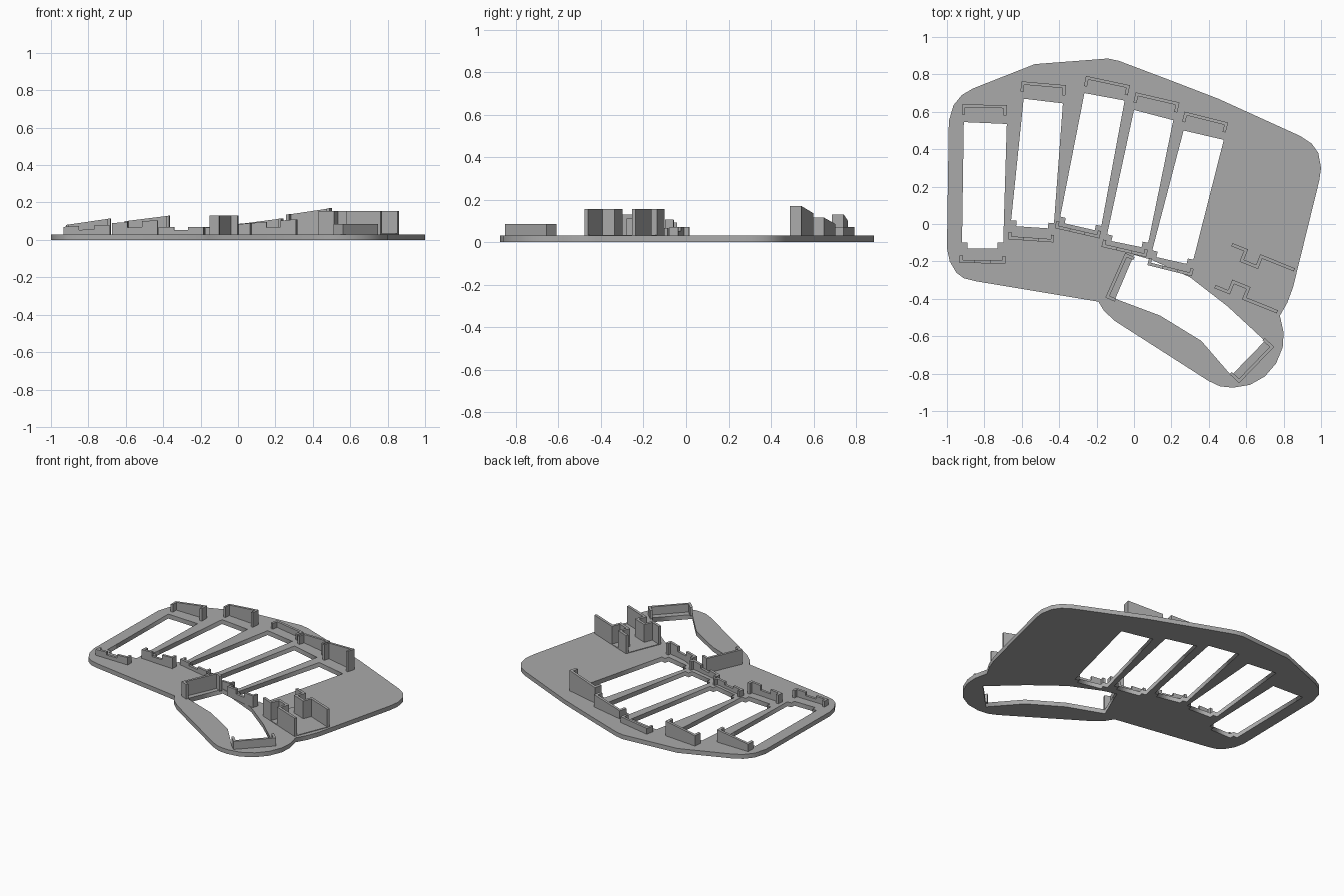
import bpy
import bmesh
from math import radians
from mathutils import Matrix, Vector

old_cube = bpy.data.objects.get("Cube")
if old_cube:
    bpy.data.objects.remove(old_cube, do_unlink=True)

grey = bpy.data.materials.new("plain grey")
grey.use_nodes = True
grey.diffuse_color = (0.4, 0.4, 0.4, 1)
grey.node_tree.nodes["Principled BSDF"].inputs["Base Color"].default_value = grey.diffuse_color

PLATE = 0.03
WALL = 0.017


def add_prisms(name, outlines, top, matrix=Matrix(), base=PLATE - 0.005):
    """Upright prisms in one object; top(x, y) gives the height of each corner."""
    bm = bmesh.new()
    for outline in outlines:
        low = [bm.verts.new((x, y, base)) for x, y in outline]
        high = [bm.verts.new((x, y, top(x, y))) for x, y in outline]
        bm.faces.new(low[::-1])
        bm.faces.new(high)
        for i in range(len(low)):
            j = (i + 1) % len(low)
            bm.faces.new((low[i], low[j], high[j], high[i]))
    bmesh.ops.recalc_face_normals(bm, faces=bm.faces)
    mesh = bpy.data.meshes.new(name)
    bm.to_mesh(mesh)
    bm.free()
    mesh.materials.append(grey)
    obj = bpy.data.objects.new(name, mesh)
    obj.matrix_world = matrix
    bpy.context.collection.objects.link(obj)
    return obj


def placed(x, y, angle):
    return Matrix.Translation((x, y, 0)) @ Matrix.Rotation(radians(angle), 4, "Z")


def rect(x0, x1, y0, y1):
    return [(x0, y0), (x1, y0), (x1, y1), (x0, y1)]


def bracket(name, centre, angle, length, depth, z_left, z_right, notched=False):
    """U-shaped clip: long wall on local +y, short arms reaching to local -y."""
    h, d = length / 2, depth / 2
    slope = lambda x, y: z_left + (z_right - z_left) * (x + h) / length
    if notched:
        # wall split by a lower middle stretch
        gap = length * 0.16
        low = lambda x, y: PLATE + (slope(x, y) - PLATE) * 0.55
        add_prisms(name + "_sill", [rect(-gap, gap, d - WALL, d)], low, placed(*centre, angle))
        left = [(-h, -d), (-h + WALL, -d), (-h + WALL, d - WALL), (-gap, d - WALL), (-gap, d), (-h, d)]
        shapes = [left, [(-x, y) for x, y in reversed(left)]]
    else:
        shapes = [[(-h, -d), (WALL - h, -d), (WALL - h, d - WALL), (h - WALL, d - WALL),
                   (h - WALL, -d), (h, -d), (h, d), (-h, d)]]
    add_prisms(name, shapes, slope, placed(*centre, angle))


def finger_hole(tl, tr, br, bl):
    """Slot with a small square tab in each lower corner."""
    tl, tr, br, bl = map(Vector, (tl, tr, br, bl))
    across = (br - bl).normalized() * 0.03
    up_l, up_r = (tl - bl).normalized() * 0.03, (tr - br).normalized() * 0.03
    return [tl, tr, br + up_r, br + up_r - across, br - across,
            bl + across, bl + across + up_l, bl + up_l]


# Plate outline and its openings
outline = [
    (-1, -.13), (-.985, -.2), (-.95, -.26), (-.91, -.29), (-.85, -.305), (-.19, -.415),
    (-.16, -.465), (-.1, -.52), (.4, -.84), (.46, -.868), (.53, -.875), (.62, -.86),
    (.7, -.815), (.76, -.745), (.795, -.66), (.8, -.58), (.78, -.49), (.82, -.42),
    (.85, -.34), (.99, .23), (1, .3), (.985, .38), (.95, .43), (.89, .47), (.45, .67),
    (.19, .77), (-.08, .872), (-.14, .885), (-.2, .88), (-.53, .855), (-.86, .725),
    (-.92, .69), (-.965, .635), (-.99, .55)]
finger_holes = [
    finger_hole((-.91, .545), (-.68, .535), (-.7, -.13), (-.92, -.13)),
    finger_hole((-.59, .67), (-.38, .645), (-.43, -.025), (-.66, -.01)),
    finger_hole((-.265, .7), (-.05, .66), (-.18, -.04), (-.4, .01)),
    finger_hole((0, .61), (.21, .555), (.07, -.13), (-.15, -.085)),
    finger_hole((.265, .5), (.48, .45), (.31, -.22), (.09, -.17))]
thumb_hole = [(0, -.165), (.09, -.19), (.3, -.285), (.5, -.44), (.7, -.625),
              (.52, -.81), (.36, -.625), (.14, -.49), (-.1, -.4)]

curve = bpy.data.curves.new("base_plate", "CURVE")
curve.dimensions = "2D"
curve.fill_mode = "BOTH"
curve.extrude = PLATE / 2
for loop in [outline, thumb_hole] + finger_holes:
    spline = curve.splines.new("POLY")
    spline.points.add(len(loop) - 1)
    spline.use_cyclic_u = True
    for point, (x, y) in zip(spline.points, loop):
        point.co = (x, y, 0, 1)
helper = bpy.data.objects.new("plate_curve", curve)
bpy.context.collection.objects.link(helper)
plate_mesh = bpy.data.meshes.new_from_object(helper.evaluated_get(bpy.context.evaluated_depsgraph_get()))
bpy.data.objects.remove(helper, do_unlink=True)
plate_mesh.transform(Matrix.Translation((0, 0, PLATE / 2)))
plate_mesh.materials.clear()
plate_mesh.materials.append(grey)
plate = bpy.data.objects.new("base_plate", plate_mesh)
bpy.context.collection.objects.link(plate)

# Clips behind each finger slot: centre, angle, left and right heights
rear = [((-.8, .61), -1, .08, .115), ((-.485, .725), -5, .1, .13), ((-.145, .74), -12, .07, .07),
        ((.12, .65), -13, .085, .115), ((.38, .545), -14, .135, .17)]
for i, (centre, angle, z0, z1) in enumerate(rear):
    bracket(f"rear_clip_{i + 1}", centre, angle, .24, .055, z0, z1)

# Clips in front of each finger slot, turned to face the rear
front = [((-.81, -.19), -1, .07, .08), ((-.55, -.07), -4, .09, .105), ((-.3, -.03), -13, .07, .07),
         ((-.05, -.13), -13, .065, .09), ((.195, -.23), -14, .09, .11)]
for i, (centre, angle, z0, z1) in enumerate(front):
    bracket(f"front_clip_{i + 1}", centre, angle + 180, .245, .04, z1, z0, notched=True)

# Clips at both ends of the thumb opening
bracket("thumb_clip_right", (-.075, -.285), 66, .26, .055, .13, .13)
bracket("thumb_clip_left", (.63, -.73), 226, .27, .07, .085, .085)

# Module holder: two facing walls, each with an inward kink, on a thin pad
holder = placed(.645, -.29, -22)
W, D = .18, .13


def kinked_wall(side):
    k0, k1, t, dent = -.09, -.02, .018, .06
    outer = [(-W, D), (k0, D), (k0, D - dent), (k1, D - dent), (k1, D), (W, D)]
    inner = [(W, D - t), (k1 - t + .036, D - t), (k1 + t, D - dent - t),
             (k0 - t, D - dent - t), (k0 - t, D - t), (-W, D - t)]
    return [(x, y * side) for x, y in outer + inner]


for label, side in (("rear", 1), ("front", -1)):
    add_prisms(f"holder_{label}_wall", [kinked_wall(side)], lambda x, y: .155, holder)
add_prisms("holder_pad", [rect(-W, W, -D, D)], lambda x, y: PLATE + .004, holder)
